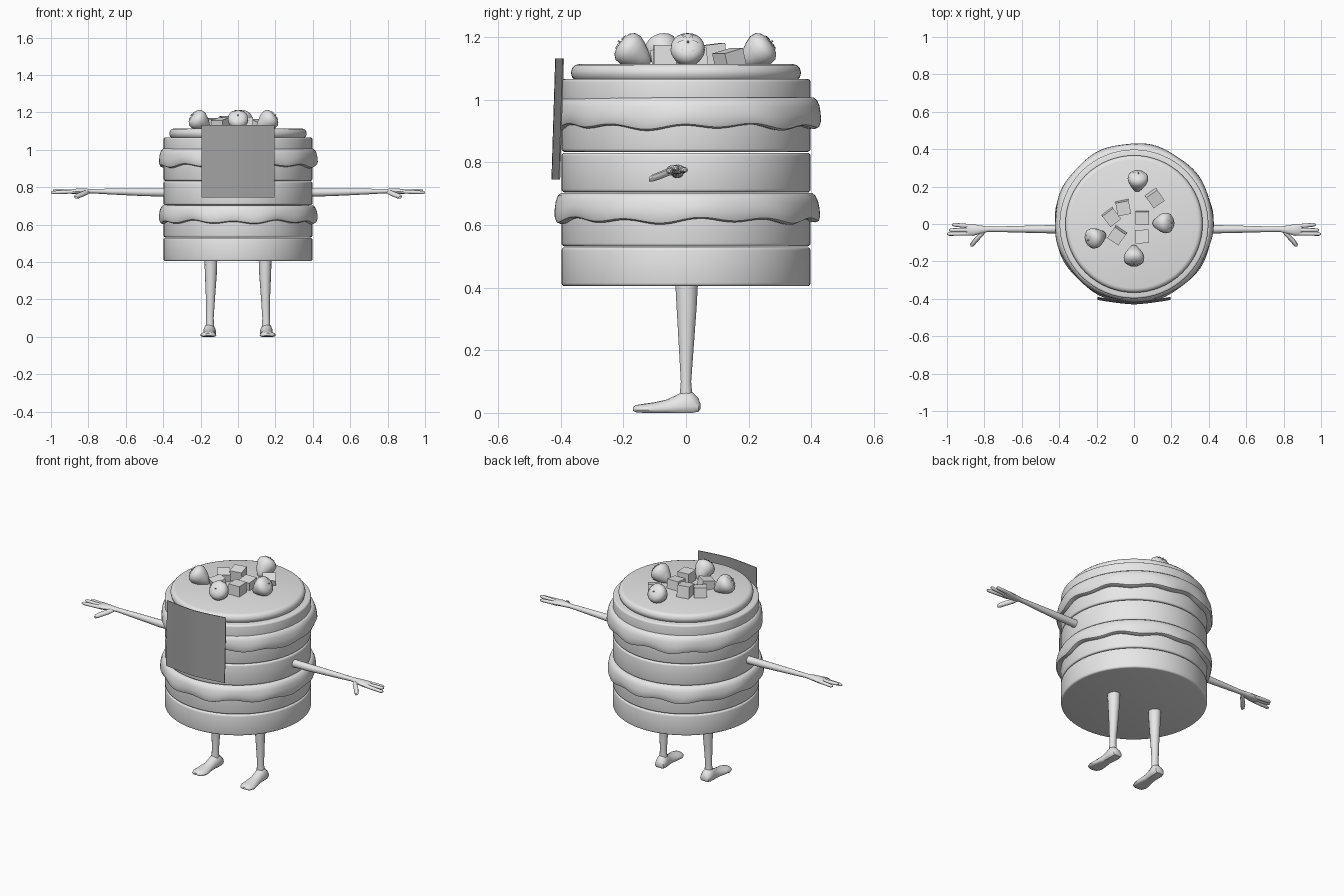
import bpy, bmesh, math
from mathutils import Vector, Matrix

if "Cube" in bpy.data.objects:
    bpy.data.objects.remove(bpy.data.objects["Cube"])


def material(name, v):
    m = bpy.data.materials.new(name)
    m.diffuse_color = (v, v, v, 1)
    m.use_nodes = True
    m.node_tree.nodes["Principled BSDF"].inputs["Base Color"].default_value = m.diffuse_color
    return m


GREY = material("light grey", 0.8)
DARK = material("dark grey", 0.35)


def finish(name, bm, mat=GREY, smooth=True, mirror=False):
    bmesh.ops.recalc_face_normals(bm, faces=bm.faces)
    me = bpy.data.meshes.new(name)
    bm.to_mesh(me)
    bm.free()
    me.materials.append(mat)
    ob = bpy.data.objects.new(name, me)
    bpy.context.collection.objects.link(ob)
    bpy.ops.object.select_all(action='DESELECT')
    ob.select_set(True)
    bpy.context.view_layer.objects.active = ob
    if smooth:
        bpy.ops.object.shade_smooth_by_angle(angle=math.radians(40))
    if mirror:
        ob.modifiers.new("mirror", 'MIRROR')
    return ob


def skin(bm, rings, closed=False):
    """Bridge lists of points into a tube, capped unless closed."""
    vs = [[bm.verts.new(p) for p in r] for r in rings]
    n = len(vs[0])
    pairs = list(zip(vs, vs[1:])) + ([(vs[-1], vs[0])] if closed else [])
    for a, b in pairs:
        for i in range(n):
            j = (i + 1) % n
            bm.faces.new((a[i], a[j], b[j], b[i]))
    if not closed:
        bm.faces.new(vs[0])
        bm.faces.new(vs[-1])


def loft(bm, axis, sections, n=14):
    """Sections are (centre x, y, z, radius a, radius b) across an axis."""
    a, b = [i for i in range(3) if i != axis]
    rings = []
    for x, y, z, ra, rb in sections:
        ring = []
        for i in range(n):
            t = math.tau * i / n
            p = [x, y, z]
            p[a] += ra * math.cos(t)
            p[b] += rb * math.sin(t)
            ring.append(p)
        rings.append(ring)
    skin(bm, rings)


def disc(name, r, z0, z1, bevel, n=64):
    """Flat round slab with softened rims."""
    bm = bmesh.new()
    prof = []
    for k in range(4):
        t = math.pi / 2 * k / 3
        prof.append((r - bevel + bevel * math.sin(t), z0 + bevel - bevel * math.cos(t)))
    for k in range(4):
        t = math.pi / 2 * k / 3
        prof.append((r - bevel + bevel * math.cos(t), z1 - bevel + bevel * math.sin(t)))
    loft(bm, 2, [(0, 0, z, q, q) for q, z in prof], n)
    return finish(name, bm)


# Stacked cake layers and the top icing
for i, (z0, z1) in enumerate([(0.405, 0.529), (0.532, 0.702), (0.705, 0.831),
                              (0.834, 0.985), (0.96, 1.067)]):
    disc(f"cake_layer_{i + 1}", 0.398, z0, z1, 0.01)
disc("top_icing", 0.367, 1.06, 1.114, 0.024)


# Wavy syrup collars dripping over the layers
def syrup(name, top, bottom, cy, phase, n=128):
    prof = [(0.37, 1.0), (0.400, 0.99), (0.411, 0.9), (0.419, 0.7), (0.423, 0.45),
            (0.424, 0.2), (0.419, 0.05), (0.408, 0.0), (0.37, 0.03)]
    rings = []
    for r, f in prof:
        ring = []
        for i in range(n):
            t = math.tau * i / n
            low = bottom + 0.007 * math.sin(11 * t + phase) + 0.004 * math.sin(5 * t)
            q = r + 0.004 * math.sin(9 * t + phase) * (1 - f)
            ring.append((q * math.cos(t), cy + q * math.sin(t), low + (top - low) * f))
        rings.append(ring)
    bm = bmesh.new()
    skin(bm, rings, closed=True)
    finish(name, bm)


syrup("lower_syrup", 0.704, 0.612, 0.002, 0.6)
syrup("upper_syrup", 1.008, 0.912, 0.008, 2.1)

# Curved face panel, leaning back slightly
bm = bmesh.new()
rows = []
for z, y in [(0.745, -0.430), (1.132, -0.418)]:
    for off in (0.0, 0.004):
        rows.append([bm.verts.new((0.195 * k / 6, y + off + 0.024 * abs(k / 6) ** 1.4, z))
                     for k in range(-6, 7)])
f0, b0, f1, b1 = rows
for p, q in ((f0, f1), (f1, b1), (b1, b0), (b0, f0)):
    for i in range(12):
        bm.faces.new((p[i], p[i + 1], q[i + 1], q[i]))
for k in (0, 12):
    bm.faces.new((f0[k], f1[k], b1[k], b0[k]))
finish("face_panel", bm, DARK)

# Legs
bm = bmesh.new()
loft(bm, 2, [(0.145, 0.002, 0.43, 0.035, 0.038), (0.145, 0.002, 0.34, 0.032, 0.033),
             (0.147, 0.001, 0.22, 0.025, 0.025), (0.15, 0.0, 0.10, 0.020, 0.017),
             (0.15, 0.0, 0.04, 0.023, 0.022)])
finish("leg", bm, mirror=True)

# Feet, flat on the ground with a wide toe
bm = bmesh.new()
feet = [(0.046, 0.014, 0.012, 0.030), (0.040, 0.028, 0.004, 0.046),
        (0.020, 0.034, 0, 0.066), (0.0, 0.034, 0, 0.074), (-0.025, 0.032, 0, 0.060),
        (-0.06, 0.032, 0, 0.043), (-0.10, 0.040, 0, 0.034), (-0.135, 0.043, 0, 0.029),
        (-0.16, 0.033, 0.002, 0.025), (-0.17, 0.014, 0.007, 0.018)]
rings = []
for y, w, lo, hi in feet:
    ring = []
    for i in range(16):
        t = math.tau * i / 16
        s = math.sin(t)
        z = lo + (hi - lo) * (0.3 + 0.7 * s if s > 0 else 0.3 * (1 - min(1, -1.6 * s)))
        ring.append((0.152 - 0.05 * y + w * math.cos(t), y, z))
    rings.append(ring)
skin(bm, rings)
finish("foot", bm, mirror=True)

# Arms with a flattened palm
bm = bmesh.new()
loft(bm, 0, [(0.36, -0.028, 0.772, 0.023, 0.023), (0.5, -0.028, 0.773, 0.021, 0.021),
             (0.68, -0.028, 0.777, 0.016, 0.016), (0.78, -0.028, 0.779, 0.014, 0.012),
             (0.82, -0.030, 0.779, 0.022, 0.014), (0.86, -0.032, 0.778, 0.031, 0.015),
             (0.89, -0.030, 0.777, 0.031, 0.012), (0.90, -0.029, 0.777, 0.022, 0.007)])
finish("arm", bm, mirror=True)

# Three fingers and a thumb on each hand
bm = bmesh.new()
for y0, y1, x1, z1 in [(-0.012, -0.004, 0.972, 0.776), (-0.032, -0.033, 0.99, 0.782),
                       (-0.050, -0.053, 1.0, 0.772)]:
    loft(bm, 0, [(0.865, y0, 0.777, 0.011, 0.011),
                 (0.92, (y0 + y1) / 2, (0.777 + z1) / 2, 0.011, 0.010),
                 (x1 - 0.012, y1, z1, 0.010, 0.009), (x1, y1, z1, 0.004, 0.004)], 10)
loft(bm, 1, [(0.80, -0.030, 0.777, 0.012, 0.011), (0.82, -0.060, 0.768, 0.016, 0.013),
             (0.845, -0.085, 0.758, 0.017, 0.013), (0.862, -0.108, 0.750, 0.014, 0.012),
             (0.866, -0.119, 0.746, 0.007, 0.006)], 10)
finish("fingers", bm, mirror=True)

# Strawberries: blunt end outward and up, tip toward the middle
BERRY = [(-0.064, 0.006), (-0.056, 0.018), (-0.035, 0.033), (-0.01, 0.047),
         (0.012, 0.055), (0.032, 0.053), (0.045, 0.041), (0.052, 0.022), (0.053, 0.006)]
for i, (x, y) in enumerate([(0.02, 0.228), (0.155, 0.005), (0.0, -0.168), (-0.203, -0.072)]):
    out = Vector((x, y, 0)).normalized()
    axis = (out + Vector((0, 0, 0.75))).normalized()
    place = Matrix.Translation((x, y, 1.152)) @ axis.to_track_quat('Z', 'Y').to_matrix().to_4x4()
    bm = bmesh.new()
    loft(bm, 2, [(0, 0, z, r, r) for z, r in BERRY], 20)
    bm.transform(place)
    finish(f"strawberry_{i + 1}", bm)
    # thin leaves around the stalk
    bm = bmesh.new()
    for k in range(6):
        t = math.tau * k / 6
        c, s = math.cos(t), math.sin(t)
        pts = [(0.003, 0, 0.055), (0.018, -0.006, 0.056), (0.036, 0, 0.052), (0.018, 0.006, 0.056)]
        bm.faces.new([bm.verts.new((px * c - py * s, px * s + py * c, pz)) for px, py, pz in pts])
    loft(bm, 2, [(0, 0, 0.05, 0.004, 0.004), (0, 0, 0.062, 0.003, 0.003)], 6)
    bm.transform(place)
    finish(f"strawberry_leaves_{i + 1}", bm, smooth=False)

# Scattered butter cubes: x, y, centre height, turn, tilt
for i, (x, y, z, turn, tilt) in enumerate([
        (-0.058, 0.087, 1.142, 0.2, 0.12), (0.11, 0.14, 1.122, 0.6, 0.25),
        (-0.122, 0.038, 1.128, 0.65, 0.15), (0.043, 0.033, 1.128, 0.0, 0.1),
        (0.043, -0.067, 1.140, 0.03, 0.0), (-0.09, -0.06, 1.130, -0.6, 0.2)]):
    bm = bmesh.new()
    bmesh.ops.create_cube(bm, size=0.072)
    bm.transform(Matrix.Translation((x, y, z)) @ Matrix.Rotation(turn, 4, 'Z')
                 @ Matrix.Rotation(tilt, 4, 'X'))
    finish(f"butter_cube_{i + 1}", bm, smooth=False)
